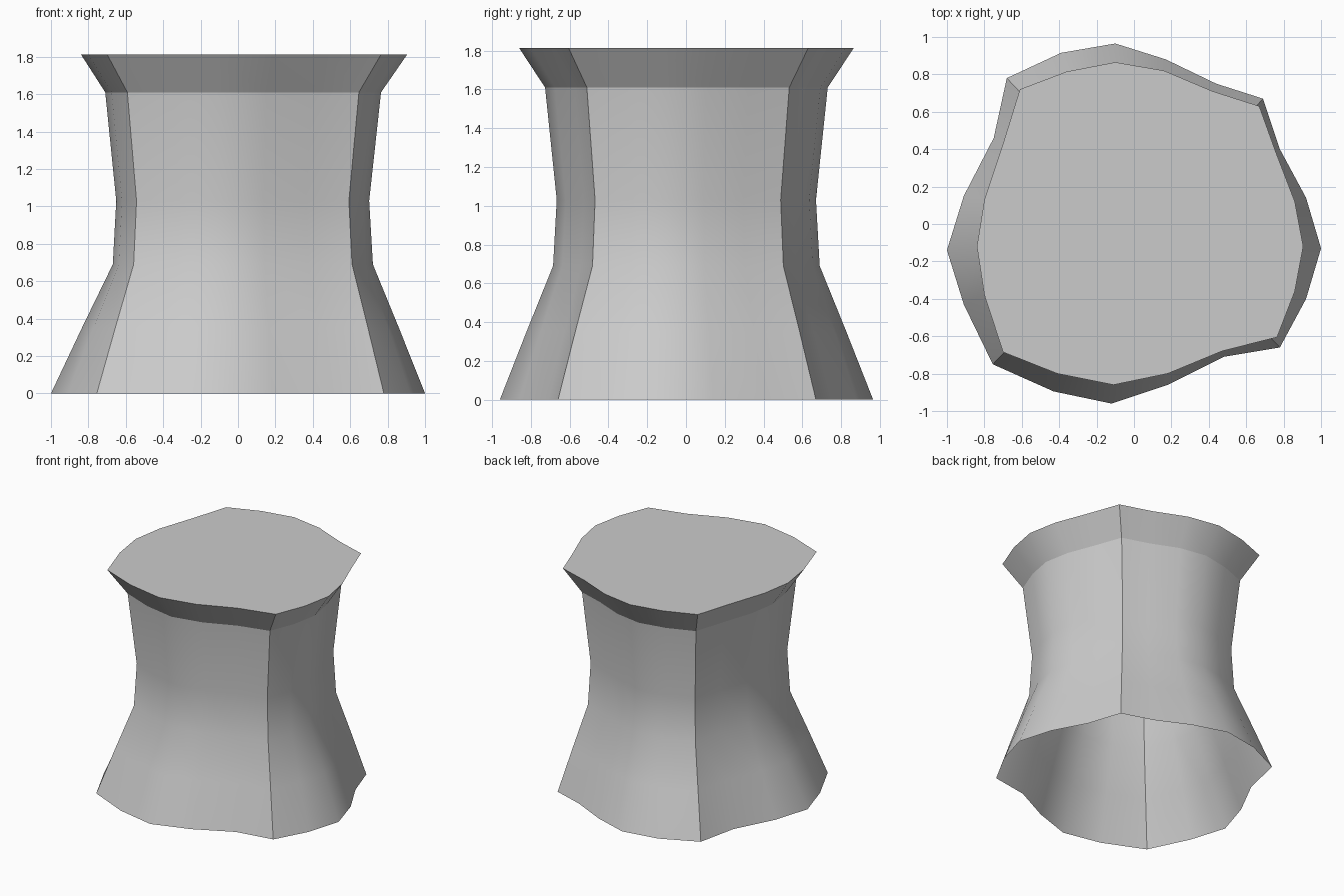
import bpy
import math

if "Cube" in bpy.data.objects:
    bpy.data.objects.remove(bpy.data.objects["Cube"])

# Cross-sections: four bowed sides of five segments each (base and top rim)
BASE = [(-.68, .78), (-.39, .915), (-.10, .965), (.17, .88), (.44, .75),
        (.69, .67), (.78, .40), (.92, .14), (1.0, -.13), (.92, -.40),
        (.78, -.66), (.48, -.71), (.18, -.86), (-.12, -.96), (-.43, -.895),
        (-.755, -.75), (-.91, -.43), (-1.0, -.14), (-.91, .15), (-.75, .46)]
RIM = [(-.61, .72), (-.36, .815), (-.10, .865), (.16, .82), (.42, .71),
       (.67, .63), (.76, .38), (.86, .12), (.905, -.12), (.86, -.36),
       (.765, -.605), (.47, -.68), (.18, -.80), (-.11, -.86), (-.41, -.80),
       (-.70, -.685), (-.80, -.38), (-.84, -.12), (-.80, .13), (-.70, .43)]


def ring(z, scale=1.0, base_mix=0.0):
    """Scaled rim section, blended towards the base section."""
    return [(r[0] * scale * (1 - base_mix) + b[0] * base_mix,
             r[1] * scale * (1 - base_mix) + b[1] * base_mix, z)
            for r, b in zip(RIM, BASE)]


def loft(name, rings, cap=False):
    n = len(RIM)
    verts = [p for r in rings for p in r]
    # sections run clockwise, so this order faces outwards
    faces = [(k * n + i, (k + 1) * n + i, (k + 1) * n + (i + 1) % n, k * n + (i + 1) % n)
             for k in range(len(rings) - 1) for i in range(n)]
    if cap:
        faces.append(tuple(reversed(range((len(rings) - 1) * n, len(rings) * n))))
    mesh = bpy.data.meshes.new(name)
    mesh.from_pydata(verts, [], faces)
    mesh.update()
    obj = bpy.data.objects.new(name, mesh)
    bpy.context.collection.objects.link(obj)
    bpy.ops.object.select_all(action='DESELECT')
    obj.select_set(True)
    bpy.context.view_layer.objects.active = obj
    bpy.ops.object.shade_smooth_by_angle(angle=math.radians(32))
    return obj


# Waisted hollow body, open underneath
loft("body", [ring(0, .797, 1), ring(.35, .797, .5), ring(.69, .797),
              ring(1.03, .775), ring(1.61, .845)])

# Flared collar with the flat top
loft("collar", [ring(1.61, .845), ring(1.813)], cap=True)
